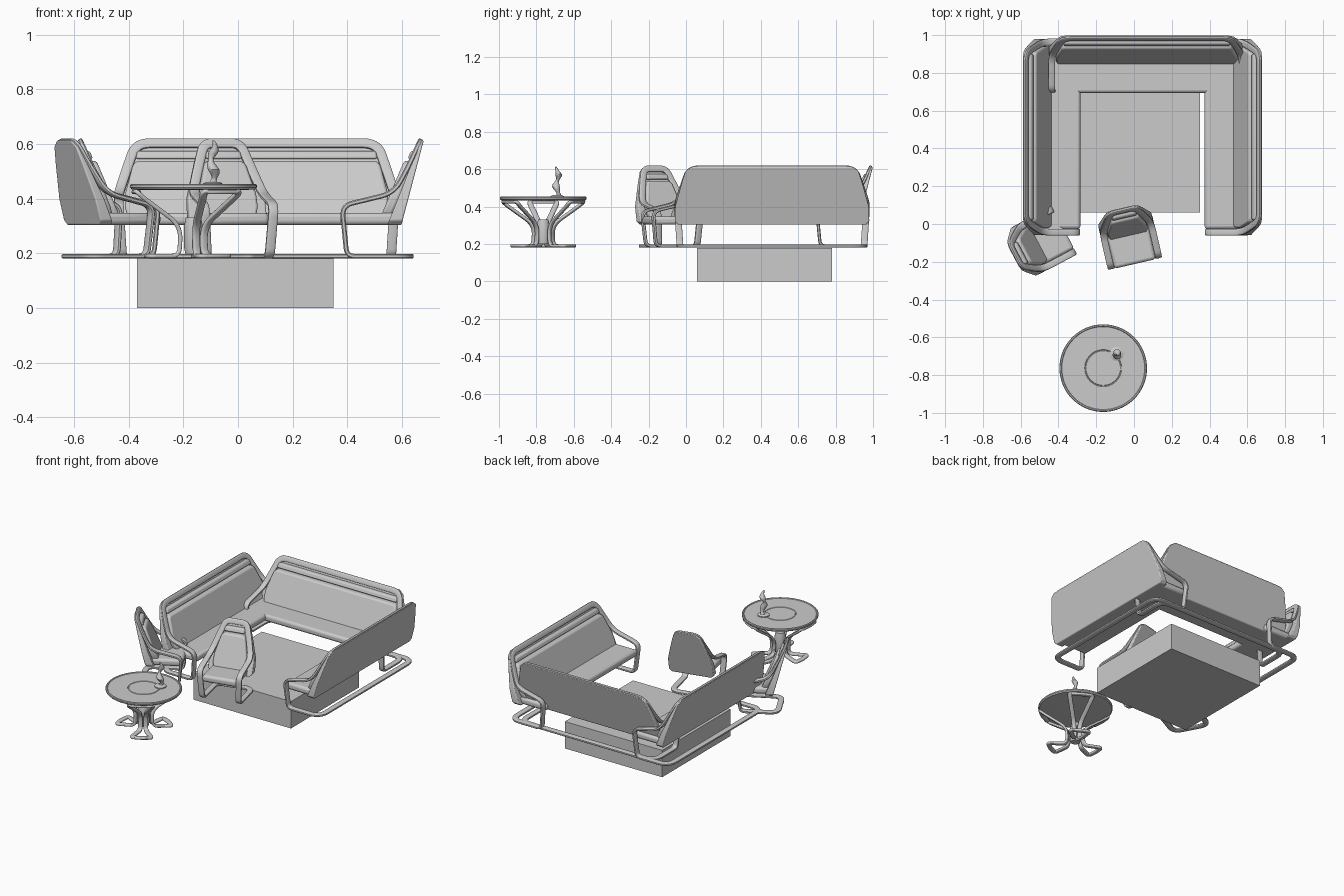
import bpy, bmesh, math
from mathutils import Vector, Matrix

if "Cube" in bpy.data.objects:
    bpy.data.objects.remove(bpy.data.objects["Cube"])


def finish(name, bm, mat, bevel=0, mirror=False, seg=3):
    bmesh.ops.recalc_face_normals(bm, faces=bm.faces)
    me = bpy.data.meshes.new(name)
    bm.to_mesh(me)
    bm.free()
    ob = bpy.data.objects.new(name, me)
    bpy.context.collection.objects.link(ob)
    ob.matrix_world = mat
    if mirror:
        m = ob.modifiers.new("mirror", 'MIRROR')
        m.merge_threshold = 0.0005
    if bevel:
        b = ob.modifiers.new("bevel", 'BEVEL')
        b.width, b.segments, b.limit_method = bevel, seg, 'ANGLE'
    bpy.ops.object.select_all(action='DESELECT')
    ob.select_set(True)
    bpy.context.view_layer.objects.active = ob
    bpy.ops.object.shade_smooth_by_angle(angle=math.radians(40))
    return ob


def fillet(points, steps=7):
    """Round the corners of a path given as (x, y, z, radius)."""
    v = [Vector(p[:3]) for p in points]
    out = [v[0]]
    for i in range(1, len(v) - 1):
        a, b = v[i - 1] - v[i], v[i + 1] - v[i]
        r = min(points[i][3], a.length * 0.48, b.length * 0.48)
        p, q = v[i] + a.normalized() * r, v[i] + b.normalized() * r
        for k in range(steps + 1):
            t = k / steps
            out.append(p * (1 - t) ** 2 + v[i] * 2 * t * (1 - t) + q * t * t)
    return out + [v[-1]]


def bar_loop(name, points, w, t, mat):
    """Flat rounded bar swept along half a loop, mirrored in x."""
    path = fillet(points)
    n = len(path)
    tang = [(path[min(i + 1, n - 1)] - path[max(i - 1, 0)]).normalized() for i in range(n)]
    tang[0], tang[-1] = Vector((1, 0, 0)), Vector((-1, 0, 0))
    nor = [d.cross(Vector((1, 0, 0))) for d in tang]
    good = [i for i in range(n) if nor[i].length > 0.02]
    bm = bmesh.new()
    rings = []
    for i, p in enumerate(path):
        j = min(good, key=lambda g: abs(g - i))
        N = nor[j].normalized()
        W = tang[i].cross(N).normalized()
        ring = []
        for k in range(12):
            a = 2 * math.pi * (k + 0.5) / 12
            c, s = math.cos(a), math.sin(a)
            c, s = [math.copysign(abs(e) ** 0.5, e) for e in (c, s)]
            ring.append(bm.verts.new(p + W * c * w / 2 + N * s * t / 2))
        rings.append(ring)
    for a, b in zip(rings, rings[1:]):
        for k in range(12):
            bm.faces.new((a[k], a[(k + 1) % 12], b[(k + 1) % 12], b[k]))
    return finish(name, bm, mat, mirror=True)


def slab(name, outline, front, back, mat, bevel):
    """Leaning panel: half outline of (x, z), front and back depth as functions of z."""
    pts = outline + [(-x, z) for x, z in reversed(outline)]
    bm = bmesh.new()
    f = [bm.verts.new((x, front(z), z)) for x, z in pts]
    b = [bm.verts.new((x, back(z), z)) for x, z in pts]
    n = len(pts)
    bm.faces.new(f)
    bm.faces.new(b[::-1])
    for i in range(n):
        bm.faces.new((f[i], b[i], b[(i + 1) % n], f[(i + 1) % n]))
    return finish(name, bm, mat, bevel)


def box(name, lo, hi, mat, bevel=0):
    bm = bmesh.new()
    bmesh.ops.create_cube(bm, size=1)
    lo, hi = Vector(lo), Vector(hi)
    for v in bm.verts:
        v.co = (lo + hi) / 2 + v.co * (hi - lo)
    return finish(name, bm, mat, bevel)


def lathe(name, prof, mat, seg=48, offset=lambda z: (0, 0)):
    bm = bmesh.new()
    rings = []
    for r, z in prof:
        ox, oy = offset(z)
        rings.append([bm.verts.new((ox + r * math.cos(2 * math.pi * k / seg),
                                    oy + r * math.sin(2 * math.pi * k / seg), z)) for k in range(seg)])
    for a, b in zip(rings, rings[1:]):
        for k in range(seg):
            bm.faces.new((a[k], a[(k + 1) % seg], b[(k + 1) % seg], b[k]))
    bm.faces.new(rings[0])
    bm.faces.new(rings[-1])
    return finish(name, bm, mat)


def line(z0, y0, z1, y1):
    return lambda z: y0 + (y1 - y0) * (z - z0) / (z1 - z0)


def seat_unit(name, half, loc, deg):
    """Bench or chair: bar frame, shell, back pad, head roll and seat pad."""
    mat = Matrix.Translation((*loc, 0)) @ Matrix.Rotation(math.radians(deg), 4, 'Z')
    e = half - 0.018
    bar_loop(name + "_frame", [
        (0, .255, .189, 0), (e - .012, .255, .189, .07), (e - .012, .028, .189, .03),
        (e, .010, .374, .04), (e, .20, .42, .05), (e - .03, .25, .51, .05),
        (e - .062, .292, .602, .05), (0, .292, .602, 0)], .036, .018, mat)
    front, rear = line(.305, .165, .615, .288), line(.305, .228, .615, .310)
    slab(name + "_shell", [(half - .02, .303), (half - .002, .32), (half - .004, .40),
         (half - .04, .53), (half - .06, .59), (half - .09, .612)],
         lambda z: front(z) + .012, rear, mat, .009)
    pad = line(.33, .150, .54, .238)
    slab(name + "_back_pad", [(half - .05, .335), (half - .04, .37), (half - .042, .42),
         (half - .07, .525), (half - .085, .538)],
         pad, lambda z: pad(z) + .04, mat, .012)
    roll = line(.54, .248, .58, .264)
    slab(name + "_head_roll", [(half - .08, .545), (half - .085, .574)],
         roll, lambda z: roll(z) + .03, mat, .009)
    box(name + "_seat_pad", (-half + .036, .004, .303), (half - .036, .23, .348), mat, .016)


I = Matrix.Identity(4)
# central block
box("platform_block", (-.37, .06, 0), (.35, .78, .18), I)

# three benches around the block and two loose chairs
seat_unit("right_bench", .522, (.37, .46), -90)
seat_unit("left_bench", .522, (-.28, .46), 90)
seat_unit("back_bench", .522, (.068, .69), 0)
seat_unit("front_chair", .148, (.007, -.215), 13)
seat_unit("left_chair", .146, (-.365, -.03), 118)

# round table: top with lip and inlaid ring
tm = Matrix.Translation((-.163, -.763, 0))
lathe("table_top", [(.20, .432), (.226, .434), (.232, .441), (.232, .449), (.228, .453),
                    (.222, .453), (.219, .449), (.098, .449), (.096, .446), (.093, .446),
                    (.091, .449), (.001, .449)], tm, 64)
lathe("table_core", [(.03, .20), (.034, .22), (.034, .30), (.028, .33)], tm, 24)
# three looped legs
for i, a in enumerate((180, 60, -60)):
    lm = tm @ Matrix.Rotation(math.radians(a - 90), 4, 'Z')
    bar_loop("table_leg_%d" % (i + 1), [
        (0, .165, .19, 0), (.062, .158, .19, .02), (.016, .052, .19, .03),
        (.016, .045, .30, .06), (.066, .185, .405, .03), (.074, .205, .424, .02),
        (0, .212, .424, 0)], .028, .016, lm)

# twisted ornament on the table
om = Matrix.Translation((-.092, -.688, 0))
lathe("ornament_base", [(.036, .449), (.036, .455), (.025, .461)], om, 32)
prof = [(.016, .458), (.011, .466), (.010, .476), (.017, .492), (.021, .506), (.017, .522),
        (.010, .536), (.010, .548), (.017, .563), (.018, .574), (.011, .588), (.008, .60), (.003, .614)]
lathe("ornament_body", prof, om, 20,
      lambda z: (.008 * math.sin((z - .46) * 60), .008 * math.cos((z - .46) * 60)))
